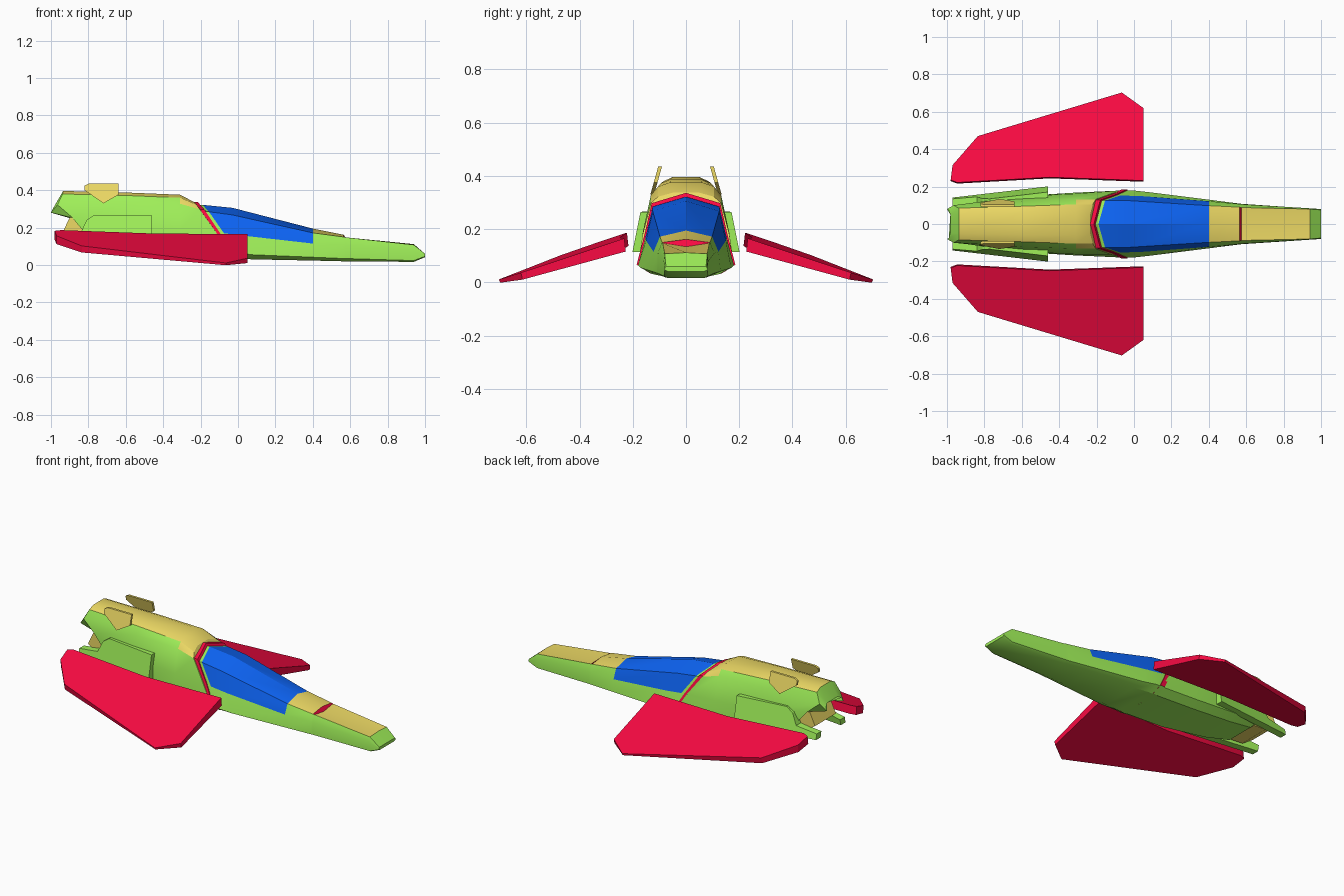
import bpy, bmesh
from math import radians

if "Cube" in bpy.data.objects:
    bpy.data.objects.remove(bpy.data.objects["Cube"])

def material(name, rgb):
    m = bpy.data.materials.new(name)
    m.diffuse_color = (*rgb, 1)
    m.use_nodes = True
    m.node_tree.nodes["Principled BSDF"].inputs["Base Color"].default_value = m.diffuse_color
    return m

MATS = [material("green", (.35, .87, .10)), material("yellow", (.85, .70, .13)),
        material("blue", (.004, .13, .93)), material("red", (.95, .003, .055))]
GREEN, YELLOW, BLUE, RED = range(4)

def finish(name, bm, mirror=False):
    bmesh.ops.recalc_face_normals(bm, faces=bm.faces)
    me = bpy.data.meshes.new(name)
    bm.to_mesh(me)
    bm.free()
    for m in MATS:
        me.materials.append(m)
    me.shade_smooth()
    me.set_sharp_from_angle(angle=radians(28))
    ob = bpy.data.objects.new(name, me)
    bpy.context.collection.objects.link(ob)
    if mirror:
        ob.modifiers.new("mirror", 'MIRROR').use_axis = (False, True, False)
    return ob

def sec(x, *yz):
    return [(x, y, z) for y, z in yz]

def loft(name, halves, paint, caps=(GREEN, GREEN)):
    """Skin half sections (keel to crown) mirrored in y; paint(strip, segment) gives colour."""
    bm = bmesh.new()
    rings = []
    for h in halves:
        other = [(x, -y, z) for x, y, z in reversed(h) if y > 0]
        rings.append([bm.verts.new(p) for p in h + other])
    n = len(rings[0])
    for i in range(len(rings) - 1):
        for j in range(n):
            q = (j + 1) % n
            f = bm.faces.new((rings[i][j], rings[i][q], rings[i+1][q], rings[i+1][j]))
            f.material_index = paint(i, min(j, n - 2 - j) if j < n - 1 else -1)
    for r, mat in zip((rings[0], rings[-1]), caps):
        bm.faces.new(r).material_index = mat
    return finish(name, bm)

def slab(name, a, b, mat, mirror=True):
    """Closed solid between two matching outlines."""
    bm = bmesh.new()
    va, vb = [bm.verts.new(p) for p in a], [bm.verts.new(p) for p in b]
    n = len(va)
    bm.faces.new(va)
    bm.faces.new(vb[::-1])
    for i in range(n):
        j = (i + 1) % n
        bm.faces.new((va[i], va[j], vb[j], vb[i]))
    for f in bm.faces:
        f.material_index = mat
    return finish(name, bm, mirror)

# Nose and cockpit: keel edge, low side, belt, shoulder, crown
rear_edge = [(0, .13, .033), (-.01, .18, .065), (-.075, .152, .17),
             (-.155, .125, .285), (-.19, 0, .322)]
rim = [(x - .025, y, z) for x, y, z in rear_edge]
nose = [
    sec(1.0, (.07, .042), (.08, .047), (.08, .052), (.075, .06), (0, .06)),
    sec(.94, (.07, .017), (.083, .024), (.084, .08), (.08, .108), (0, .112)),
    sec(.575, (.08, .02), (.108, .035), (.106, .11), (.088, .148), (0, .134)),
    sec(.565, (.08, .02), (.109, .035), (.107, .11), (.09, .15), (0, .162)),
    sec(.40, (.09, .024), (.13, .042), (.122, .115), (.098, .172), (0, .195)),
    [(.10, .12, .03), (.08, .17, .055), (.03, .15, .157), (-.03, .125, .268), (-.03, 0, .306)],
    rear_edge, rim]

def nose_paint(i, s):
    if i == 2 and s == 3:
        return RED
    if i in (1, 3) and s == 3:
        return YELLOW
    if i in (4, 5) and s in (2, 3):
        return BLUE
    return GREEN
loft("nose_and_canopy", nose, nose_paint)

# Red arch behind the canopy, slightly proud of it
arch = [(x, y * 1.03, .03 + (z - .03) * 1.05) for x, y, z in rim]
loft("canopy_arch", [arch, [(x - .03, y, z) for x, y, z in arch]],
     lambda i, s: RED if s >= 1 else GREEN, (RED, RED))

# Rear fuselage: keel edge, low side, belt, shoulder, chamfer, flat top
body = [
    [(-.04, .13, .033), (-.05, .18, .065), (-.12, .163, .18),
     (-.205, .132, .298), (-.22, .105, .322), (-.235, .05, .337)],
    sec(-.31, (.13, .045), (.168, .085), (.162, .19), (.132, .328), (.105, .36), (.06, .376)),
    sec(-.60, (.11, .078), (.15, .115), (.148, .20), (.122, .33), (.095, .372), (.058, .388)),
    [(-.76, .09, .11), (-.80, .11, .15), (-.89, .108, .258),
     (-.965, .10, .322), (-.937, .085, .38), (-.935, .05, .396)],
    [(-.84, .08, .225), (-.86, .085, .24), (-.91, .085, .258),
     (-1.0, .08, .28), (-.99, .075, .30), (-.982, .05, .315)]]
loft("rear_fuselage", body,
     lambda i, s: YELLOW if (s >= 4 and i < 3) or (i == 0 and s == 3) else GREEN,
     (YELLOW, GREEN))

# Yellow engine block under the tail
profile = [(-.70, .25), (-.90, .255), (-.935, .18), (-.86, .13), (-.70, .12)]
slab("engine_block", [(x, .10, z) for x, z in profile],
     [(x, -.10, z) for x, z in profile], YELLOW, False)

# Side pods, splayed outwards towards the bottom and tapered to the rear
pod = [(-.46, .265), (-.46, .115), (-.97, .12), (-.97, .155), (-.84, .175), (-.81, .24), (-.77, .268)]
def pod_y(x, z):
    return .20 + (x + .46) * .115 - (z - .12) * .2
slab("side_pod", [(x, pod_y(x, z), z) for x, z in pod],
     [(x, pod_y(x, z) - .045, z) for x, z in pod], GREEN)

# Small leaning tail fins
fin = [(-.82, .425), (-.82, .40), (-.72, .33), (-.64, .375), (-.64, .435), (-.80, .435)]
def fin_y(z):
    return .125 - (z - .34) * .28
slab("tail_fin", [(x, fin_y(z) + .006, z) for x, z in fin],
     [(x, fin_y(z) - .008, z) for x, z in fin], YELLOW)

# Detached drooping wings, thick at the root and thin at the tip
plan = [(.05, .232), (.05, .62), (-.065, .703), (-.835, .47), (-.97, .315),
        (-.98, .235), (-.945, .222), (-.45, .25)]
def wing_z(x, y):
    return .188 - .332 * (y - .22) - .018 * (x + .98)
def thickness(y):
    return .05 - .06 * (y - .22) if y < .65 else .012
slab("wing", [(x, y, wing_z(x, y)) for x, y in plan],
     [(x, y - .006, wing_z(x, y) - thickness(y)) for x, y in plan], RED)
